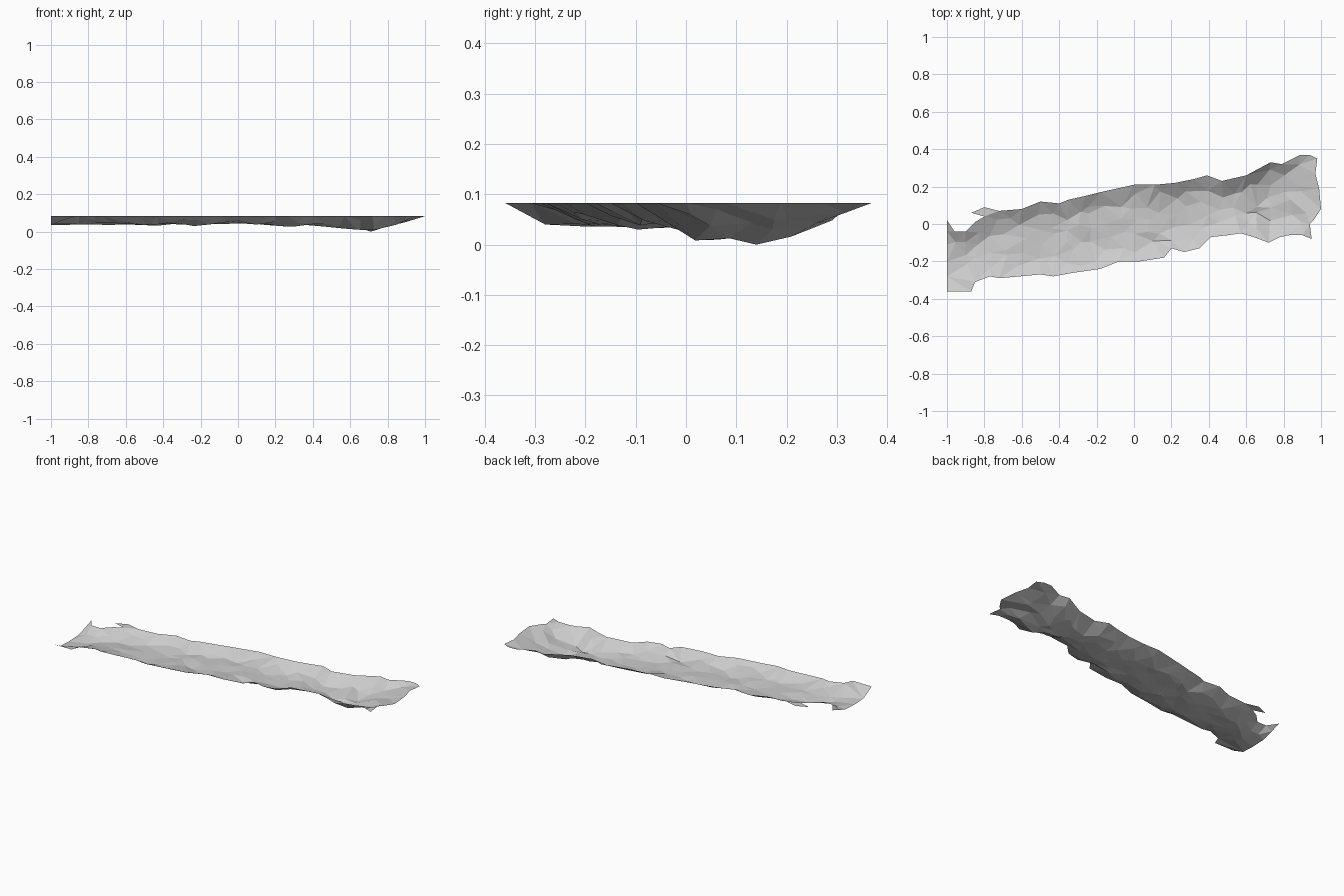
import bpy, bmesh, random
from mathutils import Vector
from mathutils.geometry import delaunay_2d_cdt, intersect_point_line

random.seed(4)
cube = bpy.data.objects.get("Cube")
if cube:
    bpy.data.objects.remove(cube)

RIM_Z = 0.083
WALL = 0.09

# Bank outlines in hundredths: far bank, closed end, then near bank
far_bank = [(-100, 2), (-96, -4), (-90, -4), (-85, 1), (-80, 4), (-87, 6), (-80, 9),
            (-72, 7), (-60, 8), (-50, 12), (-40, 11), (-35, 13), (-26, 15), (-18, 17),
            (0, 21), (11, 21), (22, 22), (32, 24), (39, 26), (47, 23), (60, 26),
            (73, 33), (79, 32), (89, 37), (94, 37)]
closed_end = [(98, 35), (97, 27), (99, 19), (100, 8), (96, 2), (94, 0), (95, -8)]
near_bank = [(90, -6), (83, -6), (78, -7), (72, -10), (64, -7), (57, -5), (50, -6),
             (41, -7), (35, -13), (27, -15), (20, -13), (16, -18), (3, -20), (-8, -20),
             (-18, -24), (-32, -26), (-43, -28), (-50, -27), (-72, -29), (-77, -28),
             (-85, -31), (-87, -36), (-100, -36)]
rim = [Vector((x, y)) / 100 for x, y in far_bank + closed_end + near_bank]

# Points across the open end
open_end = [Vector((-1, y)) for y in (-0.28, -0.2, -0.11, -0.04)]

# Height of the bed along its length
bed = [(-1, .036), (-.6, .036), (-.5, .027), (-.3, .04), (-.23, .027), (-.1, .04),
       (.1, .036), (.28, .022), (.4, .03), (.58, .016), (.71, 0), (.8, .028),
       (.9, .046), (1, .075)]


def bed_height(x):
    for (x0, z0), (x1, z1) in zip(bed, bed[1:]):
        if x <= x1:
            return z0 + (z1 - z0) * (x - x0) / (x1 - x0)
    return RIM_Z


def bank_distance(p):
    best = 9
    for a, b in zip(rim, rim[1:]):
        q, t = intersect_point_line(p, a, b)
        near = a.lerp(b, min(1, max(0, t)))
        best = min(best, (p - near).length)
    return best


def inside(p):
    loop = rim + open_end
    hit = False
    for a, b in zip(loop, loop[1:] + loop[:1]):
        if (a.y > p.y) != (b.y > p.y):
            if p.x < a.x + (b.x - a.x) * (p.y - a.y) / (b.y - a.y):
                hit = not hit
    return hit


def height(p, rough):
    floor = bed_height(p.x)
    if p.x > 0.5 and p.y < 0:      # shallow shelf beside the deep pool
        floor = max(floor, 0.045)
    slope = min(1, bank_distance(p) / WALL) ** 0.75
    z = RIM_Z - (RIM_Z - floor) * slope
    return min(RIM_Z, z + rough * random.uniform(0, 0.012) * slope)


# Scattered bed points, with the deepest point of the pool
pool = Vector((0.71, 0.14))
scatter = [pool]
step = 0.075
for i in range(-13, 14):
    for j in range(-5, 6):
        p = Vector((i, j + 0.5 * (i % 2))) * step
        p += Vector((random.uniform(-1, 1), random.uniform(-1, 1))) * step * 0.35
        if p.x > -0.96 and inside(p) and bank_distance(p) > 0.03 and (p - pool).length > 0.05:
            scatter.append(p)

# Triangulate the outline and raise it into a trough
outline = rim + open_end
count = len(outline)
edges = [(i, (i + 1) % count) for i in range(count)]
points, _, faces, *_ = delaunay_2d_cdt(outline + scatter, edges, [list(range(count))], 1, 1e-5)

bm = bmesh.new()
verts = []
for p in points:
    rough = 0 if p.x < -0.99 or (p - pool).length < 0.01 else 1
    verts.append(bm.verts.new((p.x, p.y, height(p, rough))))
for f in faces:
    bm.faces.new([verts[i] for i in f])
bmesh.ops.recalc_face_normals(bm, faces=bm.faces)
if sum(f.normal.z for f in bm.faces) < 0:
    bmesh.ops.reverse_faces(bm, faces=bm.faces)

mesh = bpy.data.meshes.new("channel_bed")
bm.to_mesh(mesh)
bm.free()
channel = bpy.data.objects.new("channel_bed", mesh)
bpy.context.collection.objects.link(channel)

# Plain light grey
grey = bpy.data.materials.new("light_grey")
grey.use_nodes = True
colour = (0.6, 0.6, 0.6, 1)
grey.diffuse_color = colour
grey.node_tree.nodes["Principled BSDF"].inputs["Base Color"].default_value = colour
mesh.materials.append(grey)
